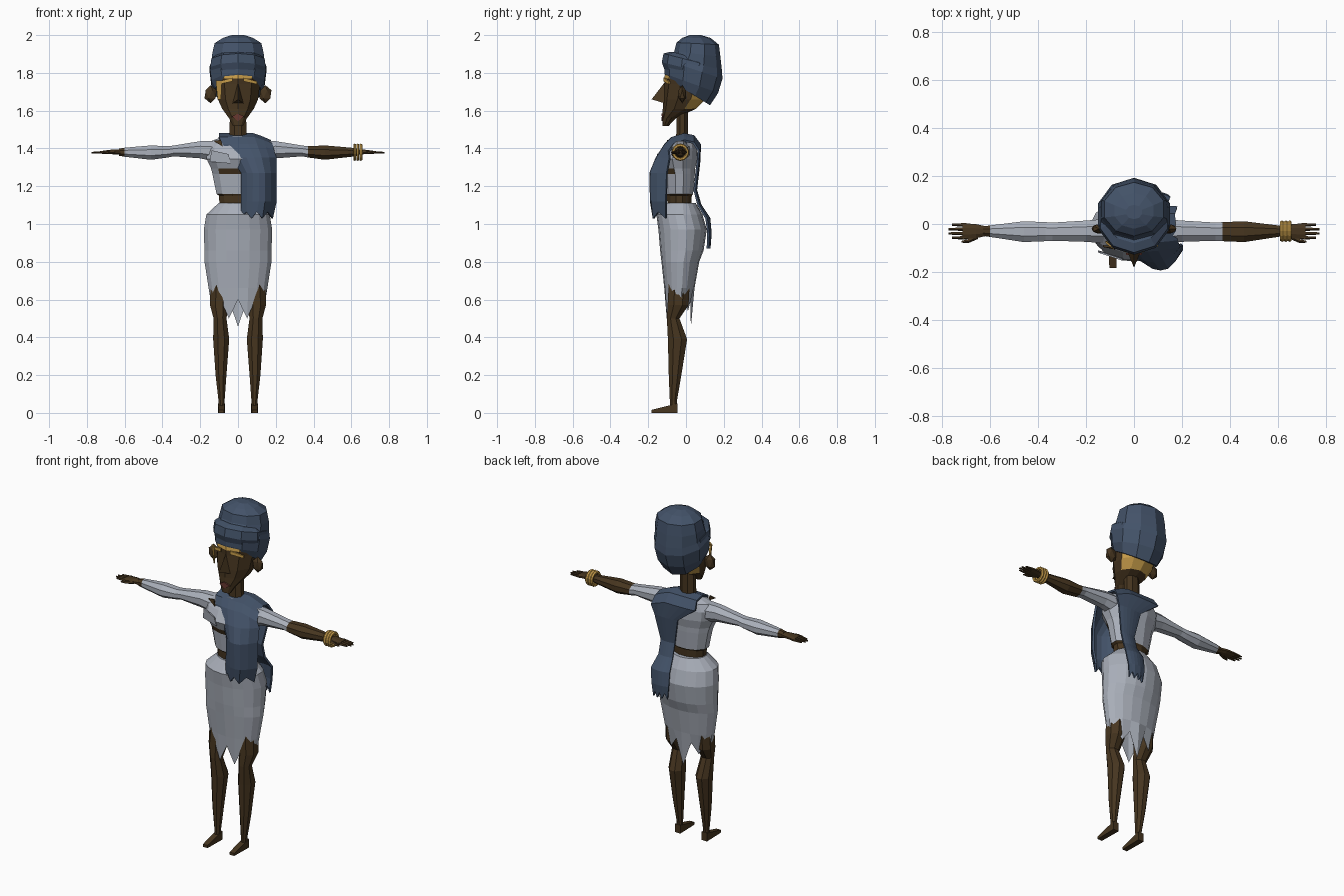
import bpy, bmesh, math
from mathutils import Vector

cube = bpy.data.objects.get("Cube")
if cube:
    bpy.data.objects.remove(cube, do_unlink=True)


def material(name, colour):
    mat = bpy.data.materials.new(name)
    mat.use_nodes = True
    rgba = (*colour, 1)
    mat.diffuse_color = rgba
    shader = mat.node_tree.nodes["Principled BSDF"]
    shader.inputs["Base Color"].default_value = rgba
    shader.inputs["Roughness"].default_value = 0.9
    return mat


SKIN = material("dark brown skin", (.062, .036, .014))
CLOTH = material("pale grey cloth", (.40, .43, .49))
BLUE = material("slate blue cloth", (.056, .085, .14))
GOLD = material("gold", (.58, .34, .07))
RED = material("dull red", (.14, .04, .03))


def finish(name, bm, mats, rule=None, outward=True):
    """Turn a bmesh into an object, choosing face materials by a rule on the face centre."""
    if outward:
        bmesh.ops.recalc_face_normals(bm, faces=bm.faces[:])
    if rule:
        for face in bm.faces:
            face.material_index = rule(face.calc_center_median())
    mesh = bpy.data.meshes.new(name)
    bm.to_mesh(mesh)
    bm.free()
    for mat in mats:
        mesh.materials.append(mat)
    obj = bpy.data.objects.new(name, mesh)
    bpy.context.scene.collection.objects.link(obj)
    return obj


def loft(name, rings, mats, sides=10, axis="z", sign=1, rule=None, hem=None, caps=True):
    """Skin elliptical rings (along, centre a, centre b, radius a, radius b, tilt)."""
    bm = bmesh.new()
    loops = []
    for t, a, b, ra, rb, *tilt in rings:
        loop = []
        for i in range(sides):
            angle = math.tau * (i + .5) / sides
            da, db = ra * math.cos(angle), rb * math.sin(angle)
            along = t - (tilt[0] * db if tilt else 0)
            co = (a + da, b + db, along) if axis == "z" else (along, a + da, b + db)
            loop.append(bm.verts.new((sign * co[0], co[1], co[2])))
        loops.append(loop)
    for low, high in zip(loops, loops[1:]):
        for i in range(sides):
            j = (i + 1) % sides
            bm.faces.new((low[i], low[j], high[j], high[i]))
    if caps:
        bm.faces.new(loops[-1])
        if not hem:
            bm.faces.new(loops[0])
    if hem:
        for i, vert in enumerate(loops[0]):
            vert.co.z = hem(i, vert.co)
    return finish(name, bm, mats, rule)


def plate(name, points, mat, depth=.008):
    """Thin flat plate from an outline, extruded toward the front."""
    bm = bmesh.new()
    face = bm.faces.new([bm.verts.new(p) for p in points])
    grown = bmesh.ops.extrude_face_region(bm, geom=[face])["geom"]
    for v in grown:
        if isinstance(v, bmesh.types.BMVert):
            v.co.y -= depth
    return finish(name, bm, [mat])


# Head, with gold hair showing at the brow and nape
loft("head", [
    (1.52, 0, -.108, .028, .017), (1.56, 0, -.09, .05, .036),
    (1.61, 0, -.035, .088, .088), (1.66, 0, -.01, .112, .112),
    (1.74, 0, .01, .122, .125), (1.77, 0, .01, .125, .125),
    (1.86, 0, .03, .12, .13)], [SKIN, GOLD],
    rule=lambda c: int(c.z > 1.765 or (c.y > .03 and c.z > 1.57)))
loft("neck", [(1.42, 0, -.02, .05, .035), (1.64, 0, -.02, .045, .032)], [SKIN], sides=8)

# Nose and mouth
bm = bmesh.new()
tip, top, left, right = [bm.verts.new(p) for p in (
    (0, -.182, 1.66), (0, -.105, 1.76), (.034, -.1, 1.635), (-.034, -.1, 1.635))]
for trio in ((tip, top, left), (tip, right, top), (tip, left, right), (top, right, left)):
    bm.faces.new(trio)
finish("nose", bm, [SKIN])
plate("lips", [(-.034, -.12, 1.57), (0, -.123, 1.584), (.034, -.12, 1.57), (0, -.123, 1.545)], RED)

# Brow paint and ears on both sides
for side, word in ((1, "left"), (-1, "right")):
    plate(word + "_brow", [(side * .03, -.112, 1.755), (side * .1, -.085, 1.74),
                           (side * .1, -.085, 1.755), (side * .03, -.112, 1.775)], GOLD)
    bm = bmesh.new()
    bmesh.ops.create_icosphere(bm, subdivisions=1, radius=1)
    for v in bm.verts:
        v.co = Vector((side * .145, -.02, 1.687)) + Vector((v.co.x * .036, v.co.y * .022, v.co.z * .048))
    finish(word + "_ear", bm, [SKIN])
plate("cheek_paint", [(-.118, -.072, 1.76), (-.085, -.098, 1.76), (-.09, -.09, 1.66),
                      (-.108, -.07, 1.66)], GOLD)

# Head wrap: tilted rings, lower at the nape, with a rolled band at the brow
loft("head_wrap", [
    (1.7, 0, .012, .125, .115, .62), (1.745, 0, .028, .148, .142, .36),
    (1.82, 0, .038, .158, .155, .33), (1.85, 0, .05, .147, .14, .25),
    (1.9, 0, .06, .143, .122, .12), (1.955, 0, .062, .13, .112, .05),
    (1.985, 0, .055, .085, .075), (2, 0, .05, .035, .03)], [BLUE])
loft("wrap_fold", [(1.79, 0, .022, .14, .136, .2), (1.82, 0, .022, .154, .15, .24),
                   (1.865, 0, .026, .148, .145, .26), (1.89, 0, .03, .12, .11, .2)], [BLUE])

# Torso: blouse with a tear below the bust and a bare waist
def torso_rule(c):
    tear = 1.265 < c.z < 1.295 and c.y < -.07 and c.x > -.11
    return int(c.z < 1.155 or tear)


loft("blouse", [
    (1.09, 0, -.035, .1, .065), (1.15, 0, -.035, .105, .068), (1.16, 0, -.035, .118, .075),
    (1.265, 0, -.035, .14, .085), (1.295, 0, -.04, .148, .092), (1.345, 0, -.045, .172, .108),
    (1.4, 0, -.03, .178, .09), (1.44, 0, -.02, .145, .07), (1.465, 0, -.02, .075, .045)],
    [CLOTH, SKIN], sides=12, rule=torso_rule)
plate("right_bust_fold", [(-.15, -.11, 1.33), (-.04, -.14, 1.32), (-.05, -.145, 1.37),
                          (-.14, -.115, 1.39)], CLOTH)
plate("collar_tear", [(-.13, -.088, 1.44), (-.09, -.092, 1.445), (-.08, -.098, 1.41)], SKIN)

# Skirt with a ragged hem, longest at the middle
def skirt_hem(i, co):
    middle = max(0, 1 - abs(co.x) / .12)
    return .6 if i % 2 else .565 - .11 * middle


loft("skirt", [
    (.58, 0, -.04, .142, .066), (.66, 0, -.035, .158, .08), (.8, 0, -.03, .18, .1),
    (.86, 0, -.022, .18, .115), (.97, 0, -.018, .184, .128), (1.05, 0, -.035, .17, .122),
    (1.11, 0, -.03, .105, .082)], [CLOTH, RED], sides=18, hem=skirt_hem,
    rule=lambda c: int(c.x < -.165 and .98 < c.z < 1.04 and c.y < -.04))

# Arms, hands, legs and feet, mirrored
for side, word in ((1, "left"), (-1, "right")):
    cuff = .37 if side > 0 else .6
    loft(word + "_arm", [
        (.12, -.03, 1.385, .055, .06), (.2, -.03, 1.393, .048, .049),
        (.34, -.032, 1.387, .041, .031), (.37, -.032, 1.382, .043, .032),
        (.46, -.032, 1.378, .047, .041), (.6, -.03, 1.38, .026, .026),
        (.63, -.03, 1.38, .021, .02)], [CLOTH, SKIN], sides=8, axis="x", sign=side,
        rule=lambda c: int(c.x * side > cuff))
    loft(word + "_palm", [(.61, -.03, 1.38, .02, .016), (.66, -.03, 1.382, .032, .014),
                          (.715, -.03, 1.38, .036, .009)], [SKIN], sides=8, axis="x", sign=side)
    for k in range(4):
        y = -.057 + .018 * k
        reach = .775 if k in (1, 2) else .76
        loft(f"{word}_finger_{k + 1}", [(.7, y, 1.38, .009, .008), (reach, y, 1.378, .005, .004)],
             [SKIN], sides=5, axis="x", sign=side)
    loft(word + "_thumb", [(.65, -.05, 1.38, .012, .009), (.69, -.07, 1.377, .009, .007),
                           (.72, -.074, 1.375, .004, .004)], [SKIN], sides=5, axis="x", sign=side)
    loft(word + "_leg", [
        (.02, side * .088, -.067, .017, .019), (.06, side * .087, -.067, .017, .02),
        (.2, side * .09, -.058, .031, .036), (.39, side * .089, -.045, .046, .055),
        (.5, side * .095, -.068, .037, .036), (.57, side * .1, -.042, .052, .06),
        (.7, side * .09, -.035, .06, .06)], [SKIN], sides=8)
    bm = bmesh.new()
    bmesh.ops.create_cube(bm, size=1)
    for v in bm.verts:
        toe, upper = v.co.y < 0, v.co.z > 0
        v.co.x = side * .088 + v.co.x * (.03 if toe else .036)
        v.co.y = (-.183 if toe else -.046)
        v.co.z = (.016 if toe else .05) if upper else 0
    finish(word + "_foot", bm, [SKIN])

# Three stacked bangles on the left wrist
for k in range(3):
    bpy.ops.mesh.primitive_torus_add(
        major_segments=14, minor_segments=6, major_radius=.037, minor_radius=.009,
        location=(.618 + .016 * k, -.03, 1.38), rotation=(0, math.pi / 2, 0))
    bpy.context.object.name = f"bangle_{k + 1}"
    bpy.context.object.data.materials.append(GOLD)

# Scarf: one strip from the front hem, over the shoulder, to the back hem
# Rows hold inner x, outer x, y, z and the outward bulge
rows = [(.02, .18, -.135, 1.04, .04), (.02, .2, -.135, 1.12, .05), (.02, .2, -.13, 1.27, .058),
        (-.03, .2, -.115, 1.35, .04), (-.08, .19, -.09, 1.42, .02), (-.1, .18, -.065, 1.455, .01),
        (-.1, .17, -.01, 1.475, 0), (-.1, .17, .04, 1.465, 0), (-.11, .18, .068, 1.42, -.006),
        (.01, .16, .062, 1.33, -.008), (.04, .13, .045, 1.18, -.008), (.04, .13, .066, 1.1, -.01),
        (.03, .15, .108, 1.03, -.015), (.03, .14, .118, .95, -.012), (.04, .13, .115, .88, -.01)]
columns = 7
bm = bmesh.new()
grid = []
for r, (x0, x1, y, z, bulge) in enumerate(rows):
    line = []
    for c in range(columns):
        u = c / (columns - 1)
        arch = 1 - (2 * u - 1) ** 2
        ragged = (.025 if c % 2 else -.01) if r in (0, len(rows) - 1) else 0
        droop = .035 * max(0, u - .7) / .3 if 3 < r < 9 else 0
        wrap = .03 * max(0, u - .7) / .3 if r < 4 else 0
        line.append(bm.verts.new((x0 + (x1 - x0) * u, y - bulge * arch + wrap, z + ragged - droop)))
    grid.append(line)
for a, b in zip(grid, grid[1:]):
    for c in range(columns - 1):
        bm.faces.new((a[c], a[c + 1], b[c + 1], b[c]))
scarf = finish("scarf", bm, [BLUE])
thick = scarf.modifiers.new("thickness", "SOLIDIFY")
thick.thickness = .012
thick.offset = 0
